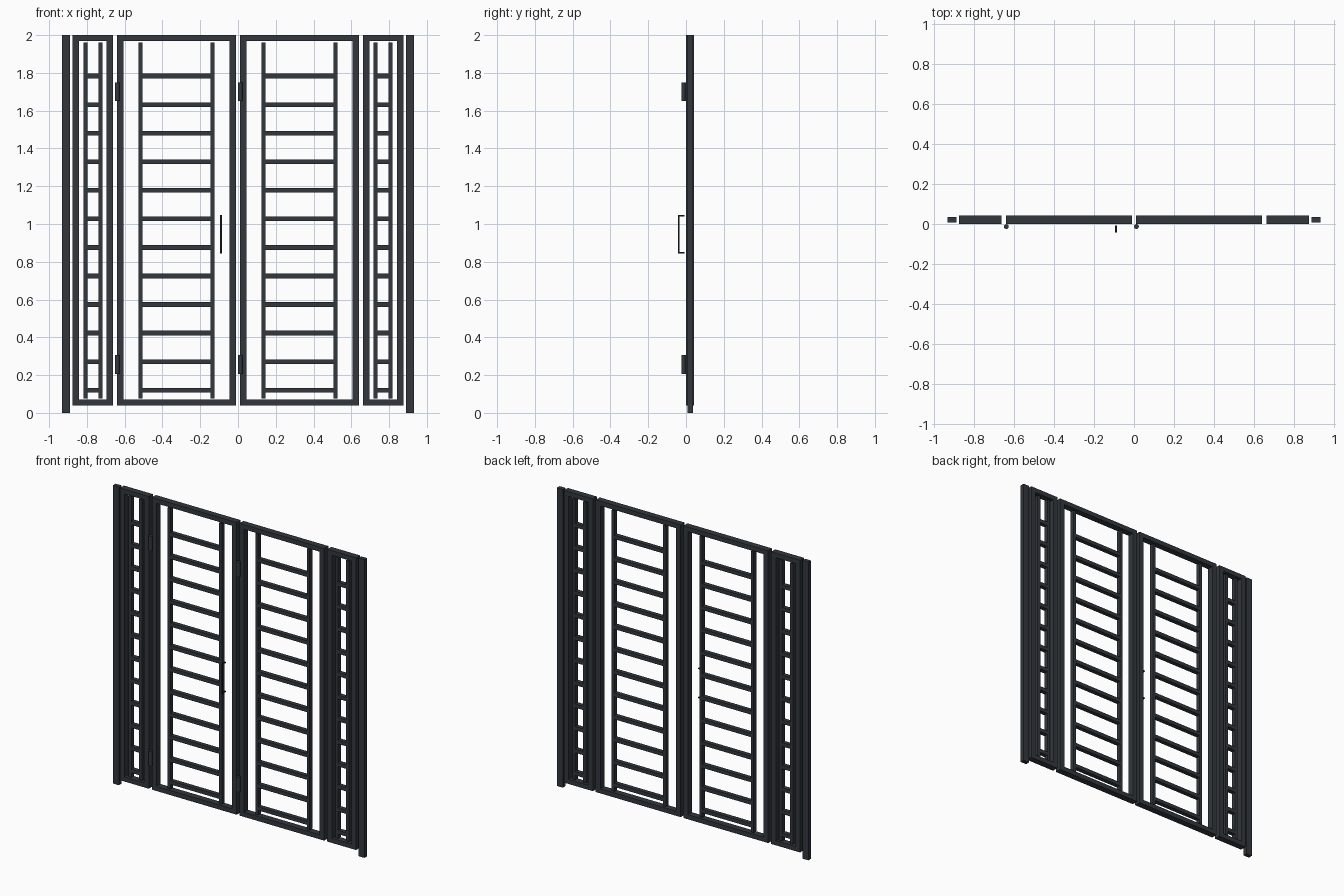
import bpy, bmesh
from mathutils import Matrix

if "Cube" in bpy.data.objects:
    bpy.data.objects.remove(bpy.data.objects["Cube"])


def material(name, rgb):
    m = bpy.data.materials.new(name)
    m.diffuse_color = (*rgb, 1)
    m.use_nodes = True
    m.node_tree.nodes["Principled BSDF"].inputs["Base Color"].default_value = m.diffuse_color
    return m


STEEL = material("dark_steel", (0.032, 0.038, 0.046))
BLACK = material("black_steel", (0.012, 0.013, 0.015))


def finish(name, bm, mat):
    bmesh.ops.recalc_face_normals(bm, faces=bm.faces)
    me = bpy.data.meshes.new(name)
    bm.to_mesh(me)
    bm.free()
    me.materials.append(mat)
    ob = bpy.data.objects.new(name, me)
    bpy.context.collection.objects.link(ob)
    return ob


def boxes(name, spans, mat=STEEL):
    """One object made of boxes given as (x0, x1, y0, y1, z0, z1)."""
    bm = bmesh.new()
    for x0, x1, y0, y1, z0, z1 in spans:
        bmesh.ops.create_cube(bm, size=1, matrix=Matrix.Translation(
            ((x0 + x1) / 2, (y0 + y1) / 2, (z0 + z1) / 2))
            @ Matrix.Diagonal((x1 - x0, y1 - y0, z1 - z0, 1)))
    return finish(name, bm, mat)


def mirrored(name, spans):
    """Boxes on the right side, mirrored across x = 0."""
    ob = boxes(name, spans)
    ob.modifiers.new("mirror", 'MIRROR').use_mirror_merge = False
    return ob


FY = (0.0, 0.0425)      # frame depth
BY = (0.007, 0.036)     # bar depth
W = 0.034               # stile width
T = 0.031               # rail height


def frame(name, x0, x1, z0=0.04, z1=2.0):
    mirrored(name, [(x0, x0 + W, *FY, z0, z1), (x1 - W, x1, *FY, z0, z1),
                    (x0 + W, x1 - W, *FY, z0, z0 + T),
                    (x0 + W, x1 - W, *FY, z1 - T, z1)])


def ladder(name, x0, x1):
    b = 0.021
    spans = [(x0, x0 + b, *BY, 0.077, 1.96), (x1 - b, x1, *BY, 0.077, 1.96)]
    for i in range(12):
        z = 0.12 + i * 0.1512
        spans.append((x0 + b, x1 - b, *BY, z - 0.0125, z + 0.0125))
    mirrored(name, spans)


# Outer wall posts
mirrored("outer_posts", [(0.889, 0.933, 0.007, 0.036, 0, 2)])

# Gate leaves and narrow side panels
frame("gate_leaf_frames", 0.01, 0.64)
ladder("gate_leaf_ladders", 0.124, 0.527)
frame("side_panel_frames", 0.662, 0.876)
ladder("side_panel_ladders", 0.717, 0.818)

# Barrel hinges on the left leaf and the centre
for label, x in (("left", -0.639), ("centre", 0.012)):
    bm = bmesh.new()
    for z in (0.257, 1.70):
        bmesh.ops.create_cone(bm, cap_ends=True, segments=24, radius1=0.012,
                              radius2=0.012, depth=0.1,
                              matrix=Matrix.Translation((x, -0.013, z)))
    for f in bm.faces:
        f.smooth = len(f.verts) == 4
    finish(label + "_hinges", bm, STEEL)

# Pull handle: a grip with two short legs
hx0, hx1 = -0.094, -0.086
boxes("pull_handle", [(hx0, hx1, -0.0425, -0.0345, 0.845, 1.048),
                      (hx0, hx1, -0.0345, -0.007, 0.845, 0.853),
                      (hx0, hx1, -0.0345, -0.007, 1.04, 1.048)], BLACK)
